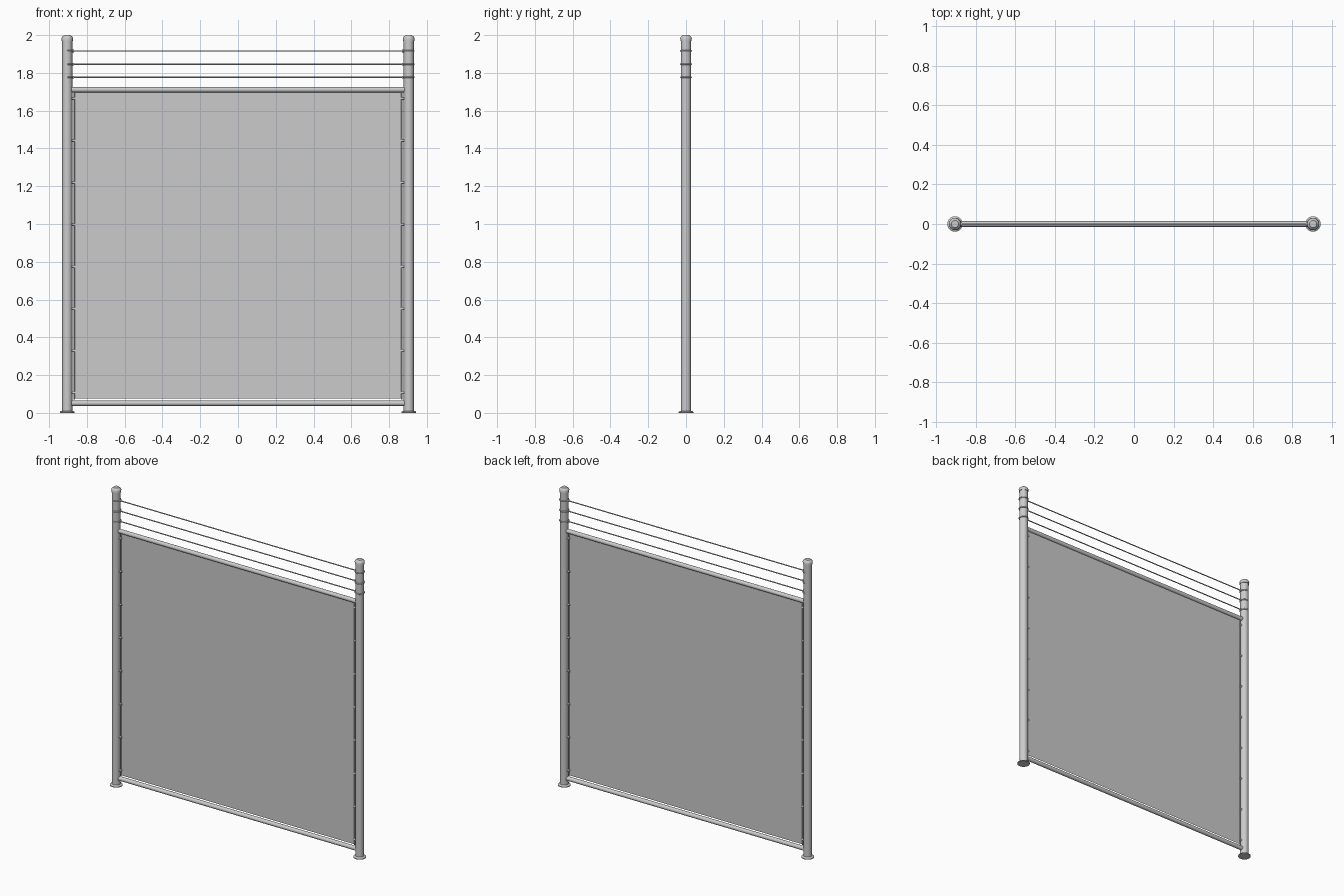
import bpy, bmesh, math
from mathutils import Vector

if "Cube" in bpy.data.objects:
    bpy.data.objects.remove(bpy.data.objects["Cube"])

PX = 0.904          # post centre
PR = 0.0265         # post radius


def finish(obj, angle=40):
    bpy.ops.object.select_all(action='DESELECT')
    obj.select_set(True)
    bpy.context.view_layer.objects.active = obj
    bpy.ops.object.shade_smooth_by_angle(angle=math.radians(angle))


def rod(name, a, b, r, sides=24):
    a, b = Vector(a), Vector(b)
    d = b - a
    bpy.ops.mesh.primitive_cylinder_add(vertices=sides, radius=r, depth=d.length, location=(a + b) / 2)
    o = bpy.context.object
    o.rotation_euler = d.to_track_quat('Z', 'Y').to_euler()
    o.name = name
    finish(o)
    return o


def lathe(name, profile, x, sides=32):
    bm = bmesh.new()
    vs = [bm.verts.new((r, 0, z)) for r, z in profile]
    es = [bm.edges.new(p) for p in zip(vs, vs[1:])]
    bmesh.ops.spin(bm, geom=vs + es, cent=(0, 0, 0), axis=(0, 0, 1), angle=math.tau, steps=sides)
    bmesh.ops.remove_doubles(bm, verts=bm.verts, dist=1e-5)
    bmesh.ops.recalc_face_normals(bm, faces=bm.faces)
    me = bpy.data.meshes.new(name)
    bm.to_mesh(me)
    bm.free()
    o = bpy.data.objects.new(name, me)
    bpy.context.collection.objects.link(o)
    o.location.x = x
    finish(o)


def wire_loop(name, x, z, start, sweep):
    cu = bpy.data.curves.new(name, 'CURVE')
    cu.dimensions = '3D'
    cu.bevel_depth = 0.004
    cu.bevel_resolution = 2
    n = 24
    sp = cu.splines.new('POLY')
    sp.points.add(n)
    for i, p in enumerate(sp.points):
        a = start + sweep * i / n
        p.co = (x + 0.0275 * math.cos(a), 0.0275 * math.sin(a), z, 1)
    o = bpy.data.objects.new(name, cu)
    bpy.context.collection.objects.link(o)


# posts with base flange and domed cap
post = [(0, 0), (0.039, 0), (0.039, 0.005), (0.034, 0.009), (PR, 0.011), (PR, 1.975), (0, 1.975)]
cap = [(0, 1.97), (0.030, 1.97), (0.0305, 1.985), (0.027, 1.992), (0.020, 1.997), (0.018, 2.0), (0, 2.0)]
for side, s in (("left", -1), ("right", 1)):
    lathe(side + "_post", post, s * PX)
    lathe(side + "_post_cap", cap, s * PX)
    # tension bar and the clips holding it to the post
    rod(side + "_tension_bar", (s * 0.868, 0, 0.072), (s * 0.868, 0, 1.70), 0.004, 12)
    for i in range(8):
        z = 0.107 + 0.2225 * i
        rod(side + "_clip", (s * 0.882, 0, z), (s * 0.863, 0, z), 0.007, 12)

# top and bottom rails
for name, z in (("top_rail", 1.711), ("bottom_rail", 0.051)):
    rod(name, (-PX, 0, z), (PX, 0, z), 0.014)

# thin infill panel
bpy.ops.mesh.primitive_plane_add(size=1, location=(0, 0, 0.8875), rotation=(math.pi / 2, 0, 0))
panel = bpy.context.object
panel.name = "infill_panel"
panel.scale = (1.736, 1.625, 1)

# three strands with knots and loops around the posts
for z in (1.777, 1.846, 1.916):
    rod("strand_wire", (-0.88, 0, z), (0.88, 0, z), 0.0035, 12)
    for s in (-1, 1):
        rod("strand_knot", (s * 0.882, 0, z), (s * 0.868, 0, z), 0.007, 12)
    wire_loop("right_wire_loop", PX, z, 0, math.tau)
    wire_loop("left_wire_loop", -PX, z, -math.pi / 2, math.pi)
